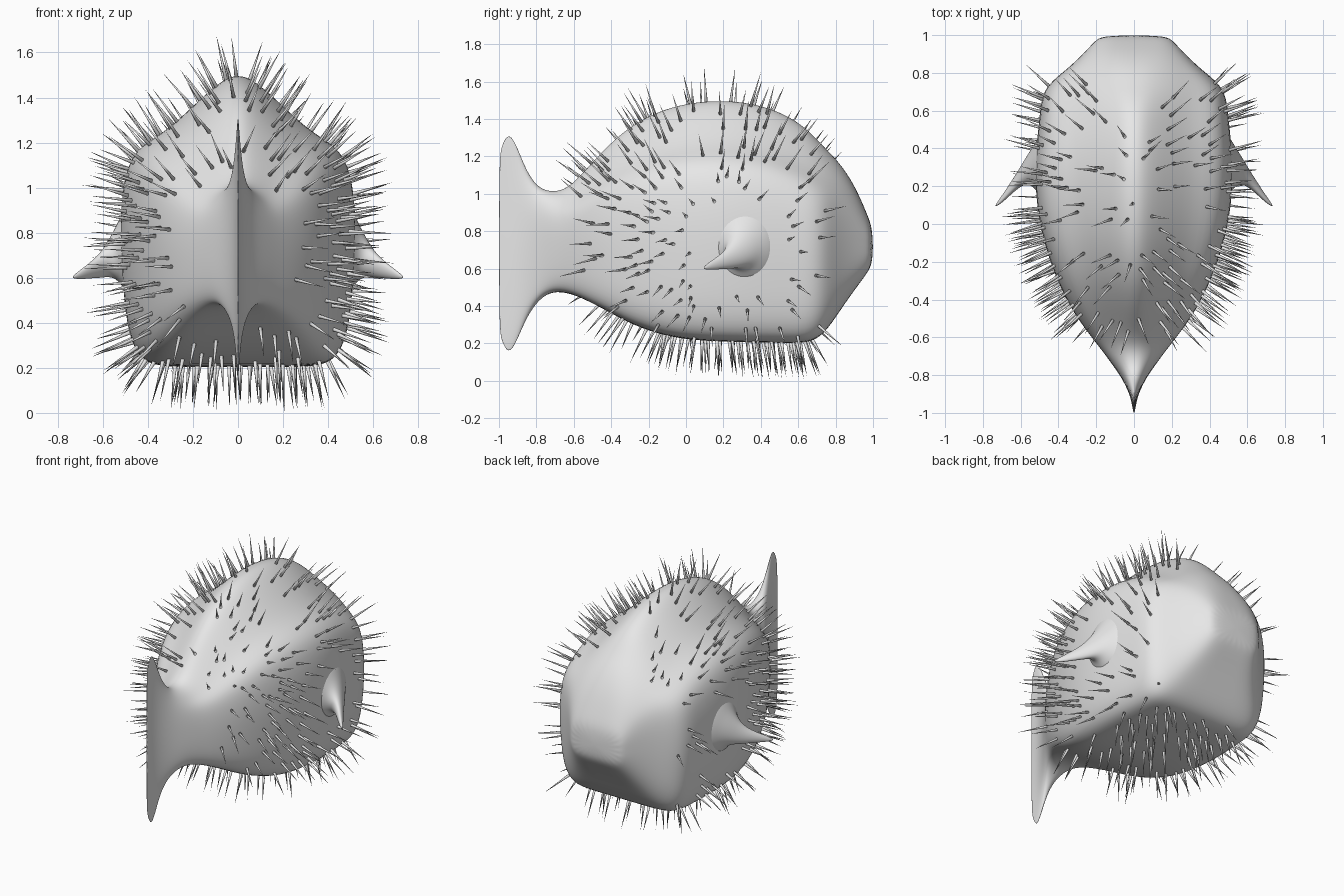
import bpy, bmesh, math, random
from mathutils import Vector
from mathutils.bvhtree import BVHTree

if "Cube" in bpy.data.objects:
    bpy.data.objects.remove(bpy.data.objects["Cube"])

random.seed(7)
grey = bpy.data.materials.new("light_grey")
grey.diffuse_color = (0.8, 0.8, 0.8, 1)
grey.use_nodes = True
grey.node_tree.nodes["Principled BSDF"].inputs["Base Color"].default_value = grey.diffuse_color


def make_object(name, bm, smooth=True, levels=0):
    bmesh.ops.recalc_face_normals(bm, faces=bm.faces)
    mesh = bpy.data.meshes.new(name)
    bm.to_mesh(mesh)
    bm.free()
    mesh.materials.append(grey)
    for p in mesh.polygons:
        p.use_smooth = smooth
    ob = bpy.data.objects.new(name, mesh)
    bpy.context.collection.objects.link(ob)
    if levels:
        mod = ob.modifiers.new("smooth", 'SUBSURF')
        mod.levels = mod.render_levels = levels
    return ob


def loft(bm, rings):
    """Skin closed rings of points and cap both ends."""
    vr = [[bm.verts.new(p) for p in r] for r in rings]
    n = len(vr[0])
    for a, b in zip(vr, vr[1:]):
        for i in range(n):
            j = (i + 1) % n
            bm.faces.new((a[i], a[j], b[j], b[i]))
    bm.faces.new(vr[0])
    bm.faces.new(vr[-1])


# Half cross-sections: (share of half width, share of height), top to bottom
TRUNK = [(0, 1), (.13, .985), (.36, .9), (.62, .8), (.88, .745), (.975, .63), (1, .45),
         (.97, .27), (.93, .11), (.82, .015), (.62, 0), (.3, 0), (0, 0)]
BLADE = [(0, 1), (.28, .97), (.5, .9), (.7, .8), (.85, .7), (.95, .6), (1, .5),
         (.95, .4), (.85, .3), (.7, .2), (.5, .1), (.28, .03), (0, 0)]
SNOUT = [(0, 1), (.3, 1), (.6, .97), (.8, .9), (.94, .78), (1, .62), (1, .45),
         (1, .3), (.94, .14), (.78, .03), (.5, 0), (.25, 0), (0, 0)]

# Stations along the body: y, top, bottom, half width, blade share, snout (rounded box) share
STATIONS = [
    (-1.0, 1.2, .27, .003, 1, 0), (-.985, 1.27, .2, .006, 1, 0), (-.95, 1.34, .13, .012, 1, 0),
    (-.91, 1.28, .19, .022, .8, .2), (-.86, 1.14, .32, .042, .5, .45), (-.8, 1.04, .42, .075, .2, .7),
    (-.73, 1.01, .475, .125, .1, .7), (-.65, 1.02, .475, .185, .05, .45), (-.57, 1.09, .45, .25, 0, .2),
    (-.45, 1.23, .39, .335, 0, 0), (-.3, 1.37, .305, .41, 0, 0), (-.12, 1.46, .24, .475, 0, 0),
    (.06, 1.5, .215, .515, 0, 0), (.25, 1.505, .208, .53, 0, 0), (.42, 1.475, .204, .52, 0, 0),
    (.56, 1.415, .203, .505, 0, 0), (.66, 1.34, .203, .495, 0, .1), (.74, 1.25, .25, .46, 0, .3),
    (.82, 1.17, .37, .355, 0, .5), (.9, 1.05, .485, .27, 0, .75), (.965, .9, .57, .21, 0, 1),
    (1.0, .81, .63, .17, 0, 1)]


def section(y, top, bot, w, blade, snout):
    half = []
    for t, b, s in zip(TRUNK, BLADE, SNOUT):
        x, z = (t[k] * (1 - blade - snout) + b[k] * blade + s[k] * snout for k in (0, 1))
        half.append((x * w, y, bot + z * (top - bot)))
    return half + [(-x, yy, z) for x, yy, z in half[-2:0:-1]]


# Body with tail fin
bm = bmesh.new()
loft(bm, [section(*s) for s in STATIONS])
body = make_object("body", bm, levels=2)

# Side fins with flared roots: centre x, y, z, radius in y, radius in z
FIN = [(.47, .31, .735, .2, .23), (.507, .31, .73, .155, .185), (.535, .305, .715, .11, .13),
       (.57, .285, .69, .075, .088), (.61, .24, .655, .05, .058), (.655, .185, .633, .034, .037),
       (.70, .13, .614, .02, .022), (.735, .095, .602, .005, .005)]
for side, label in ((1, "right"), (-1, "left")):
    bm = bmesh.new()
    loft(bm, [[(side * x, y + ry * math.cos(a), z + rz * math.sin(a))
               for a in (i * math.tau / 12 for i in range(12))] for x, y, z, ry, rz in FIN])
    make_object(label + "_side_fin", bm, levels=2)

# Spines: scattered over the trunk, leaving the face, fins and tail bare
deps = bpy.context.evaluated_depsgraph_get()
skin = BVHTree.FromObject(body, deps)
centre = Vector((0, .1, .75))
spots = []
bm = bmesh.new()
for _ in range(30000):
    if len(spots) >= 350:
        break
    start = Vector((0, random.uniform(-.5, .72), .75))
    a = random.uniform(0, math.tau)
    ray = Vector((math.cos(a), random.uniform(-.25, .15), math.sin(a)))
    p, normal, _, _ = skin.ray_cast(start, ray.normalized())
    if p is None or not -.64 < p.y < .76:
        continue
    if abs(p.x) > .3 and .06 < p.y < .54 and .48 < p.z < .95:
        continue
    # thinner cover under the tail and along the back
    if normal.z < -.5 and p.y < -.15 and random.random() < .75:
        continue
    if normal.z > .5 and random.random() < .35:
        continue
    if any((p - q).length < .045 for q in spots):
        continue
    spots.append(p)
    d = (normal + .4 * (p - centre).normalized()).normalized()
    d = (d + Vector([random.uniform(-.1, .1) for _ in range(3)])).normalized()
    length = random.uniform(.155, .205)
    u = d.orthogonal().normalized()
    v = d.cross(u)
    ring = [bm.verts.new(p - d * .012 + .0095 * (u * math.cos(k * math.tau / 8) + v * math.sin(k * math.tau / 8)))
            for k in range(8)]
    tip = bm.verts.new(p + d * length)
    for k in range(8):
        bm.faces.new((ring[k], ring[(k + 1) % 8], tip))
    bm.faces.new(ring[::-1])
make_object("spines", bm)
